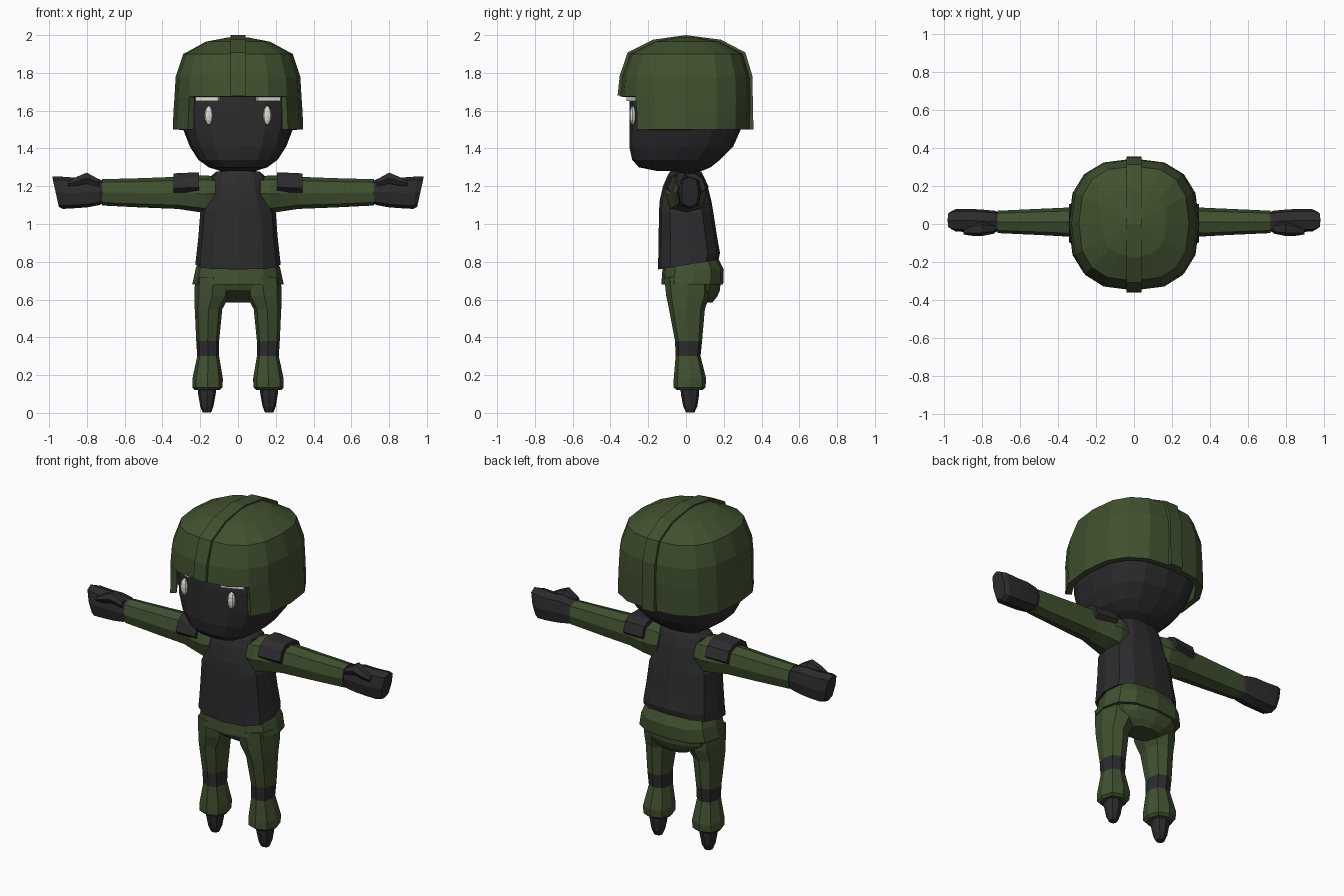
import bpy, bmesh, math
from mathutils import Matrix, Vector

if "Cube" in bpy.data.objects:
    bpy.data.objects.remove(bpy.data.objects["Cube"])


def material(name, rgb):
    m = bpy.data.materials.new(name)
    m.diffuse_color = (*rgb, 1)
    m.use_nodes = True
    m.node_tree.nodes["Principled BSDF"].inputs["Base Color"].default_value = m.diffuse_color
    return m


GREEN = material("olive green", (0.052, 0.082, 0.028))
DARK = material("charcoal", (0.025, 0.025, 0.027))
WHITE = material("off white", (0.75, 0.75, 0.68))


def finish(bm, name, mats, mirror=False):
    bmesh.ops.recalc_face_normals(bm, faces=bm.faces)
    me = bpy.data.meshes.new(name)
    bm.to_mesh(me)
    bm.free()
    for m in mats:
        me.materials.append(m)
    ob = bpy.data.objects.new(name, me)
    bpy.context.collection.objects.link(ob)
    if mirror:
        ob.modifiers.new("mirror", 'MIRROR').use_mirror_merge = False
    return ob


def ring(axis, pos, u0, u1, v0, v1, n, p, tilt=0):
    """Rounded-box section; axis z: u=x v=y, axis x: u=y v=z; tilt shears along the axis by v."""
    pts = []
    for i in range(n):
        a = 2 * math.pi * i / n
        c, s = math.cos(a), math.sin(a)
        c = math.copysign(abs(c) ** (2 / p), c)
        s = math.copysign(abs(s) ** (2 / p), s)
        u, v = (u0 + u1) / 2 + c * (u1 - u0) / 2, (v0 + v1) / 2 + s * (v1 - v0) / 2
        w = pos + tilt * (v - (v0 + v1) / 2)
        pts.append((u, v, w) if axis == 'z' else (w, u, v))
    return pts


def skin(rings, cap0=True, cap1=True):
    bm = bmesh.new()
    rows = [[bm.verts.new(p) for p in r] for r in rings]
    n = len(rows[0])
    for a, b in zip(rows, rows[1:]):
        for i in range(n):
            bm.faces.new((a[i], a[(i + 1) % n], b[(i + 1) % n], b[i]))
    if cap0:
        bm.faces.new(rows[0][::-1])
    if cap1:
        bm.faces.new(rows[-1])
    return bm


def loft(axis, stations, n=12, p=2.4, **kw):
    return skin([ring(axis, *s[:5], n, p, *s[5:]) for s in stations], **kw)


def sym(stations):
    """(z, half width, front, back, tilt) -> full stations centred on x."""
    return [(s[0], -s[1], *s[1:]) for s in stations]


# Head in a dark mask
finish(loft('z', sym([(1.28, .09, -.15, .08), (1.30, .155, -.25, .13), (1.34, .21, -.285, .18),
                      (1.41, .255, -.30, .25), (1.50, .29, -.30, .29), (1.62, .30, -.30, .30),
                      (1.78, .29, -.29, .29), (1.90, .2, -.2, .2)]), 16, 2.7), "head", [DARK])

# Eyes and brows
bm = bmesh.new()
bmesh.ops.create_uvsphere(bm, u_segments=8, v_segments=6, radius=1,
                          matrix=Matrix.LocRotScale(Vector((.155, -.282, 1.575)), None, Vector((.024, .018, .05))))
finish(bm, "eye", [WHITE], True)
bm = bmesh.new()
bmesh.ops.create_cube(bm, size=1, matrix=Matrix.Translation((.16, -.277, 1.662)) @
                      Matrix.Rotation(math.radians(22), 4, 'Z') @ Matrix.Diagonal((.13, .03, .022, 1)))
finish(bm, "brow", [WHITE], True)

# Helmet shell, with the face opening cut away
bm = loft('z', sym([(1.50, .345, -.34, .34), (1.59, .342, -.34, .343), (1.675, .336, -.35, .345),
                    (1.78, .33, -.34, .34), (1.90, .29, -.30, .305), (1.965, .17, -.17, .18),
                    (1.988, .05, -.05, .05)]), 16, 2.6, cap0=False)
bmesh.ops.delete(bm, context='FACES', geom=[
    f for f in bm.faces if all(v.co.z < 1.68 and v.co.y < -.24 for v in f.verts)])
helmet = finish(bm, "helmet", [GREEN])
shell = helmet.modifiers.new("thickness", 'SOLIDIFY')
shell.thickness, shell.offset = .035, -1

# Raised ridge over the helmet
path = [(-.35, 1.68), (-.34, 1.78), (-.30, 1.90), (-.17, 1.965), (0, 1.988),
        (.18, 1.965), (.305, 1.90), (.34, 1.78), (.345, 1.5)]
rings = []
for y, z in path:
    d = Vector((0, y, max(z - 1.65, 0))).normalized()
    c = Vector((0, y, z))
    rings.append([c + d * o + Vector((x, 0, 0)) for x, o in
                  ((-.04, -.025), (-.04, .012), (.04, .012), (.04, -.025))])
finish(skin(rings), "helmet_ridge", [GREEN])

# Neck and vest
finish(loft('z', sym([(1.22, .12, -.09, .09), (1.27, .10, -.085, .08), (1.33, .09, -.08, .07)]), 10),
       "neck", [DARK])
finish(loft('z', sym([(.785, .226, -.147, .172, .16), (.83, .221, -.147, .18, .1), (.93, .21, -.145, .165),
                      (1.06, .20, -.143, .145), (1.12, .168, -.14, .135), (1.20, .152, -.122, .115),
                      (1.25, .146, -.10, .095), (1.278, .115, -.085, .08)]), 12, 2.7), "vest", [DARK])

# Jacket hem and seat of the trousers
finish(loft('z', sym([(.68, .24, -.13, .195), (.69, .24, -.13, .198), (.76, .225, -.125, .20),
                      (.83, .20, -.11, .165)]), 12, 2.6), "jacket_hem", [GREEN])
finish(loft('z', sym([(.585, .09, .01, .14), (.615, .15, -.04, .165), (.65, .20, -.09, .18),
                      (.72, .225, -.12, .185)]), 12, 2.5), "trouser_seat", [GREEN])

# Trouser legs with dark knee bands
bm = loft('z', [(.72, .03, .228, -.115, .13), (.62, .045, .23, -.105, .125), (.55, .083, .229, -.09, .10),
                (.38, .10, .221, -.058, .085), (.30, .10, .216, -.055, .077), (.18, .08, .242, -.065, .107),
                (.135, .082, .242, -.065, .103), (.122, .095, .23, -.05, .09)], 8, 2.5)
for f in bm.faces:
    f.material_index = int(.30 < f.calc_center_median().z < .38)
finish(bm, "trouser_leg", [GREEN, DARK], True)

# Feet
finish(loft('z', [(.14, .115, .213, -.03, .07), (.10, .118, .211, -.027, .07), (.035, .13, .20, -.015, .06),
                  (0.003, .142, .188, 0, .045)], 8, 2.4), "foot", [DARK], True)

# Sleeves
finish(loft('x', [(.12, -.10, .10, 1.075, 1.25), (.17, -.11, .11, 1.06, 1.258), (.22, -.095, .105, 1.065, 1.256),
                  (.32, -.068, .088, 1.08, 1.25), (.50, -.058, .08, 1.087, 1.243),
                  (.72, -.048, .07, 1.098, 1.237)], 8, 2.6), "sleeve", [GREEN], True)

# Shoulder pads wrapping the top of the sleeve
arc = [(-.112, 1.195), (-.085, 1.25), (-.045, 1.274), (.05, 1.274), (.095, 1.25), (.12, 1.195)]
inner = [(y * .75, z - .025) for y, z in reversed(arc)]
finish(skin([[(x, y * k, z - dz) for y, z in arc + inner] for x, k, dz in ((.207, 1, 0), (.342, .88, .006))]),
       "shoulder_pad", [DARK], True)

# Gloved hands and thumbs
finish(loft('x', [(.71, -.035, .06, 1.11, 1.225), (.735, -.045, .07, 1.10, 1.238), (.80, -.045, .076, 1.088, 1.25),
                  (.87, -.042, .08, 1.083, 1.246), (.94, -.04, .078, 1.08, 1.252, .15),
                  (.966, -.025, .065, 1.09, 1.25, .22)], 8, 3), "hand", [DARK], True)
finish(loft('x', [(.735, -.05, .0, 1.195, 1.238), (.80, -.063, .015, 1.21, 1.276), (.855, -.062, .0, 1.20, 1.252),
                  (.90, -.055, -.02, 1.20, 1.225)], 6, 2.4), "thumb", [DARK], True)
